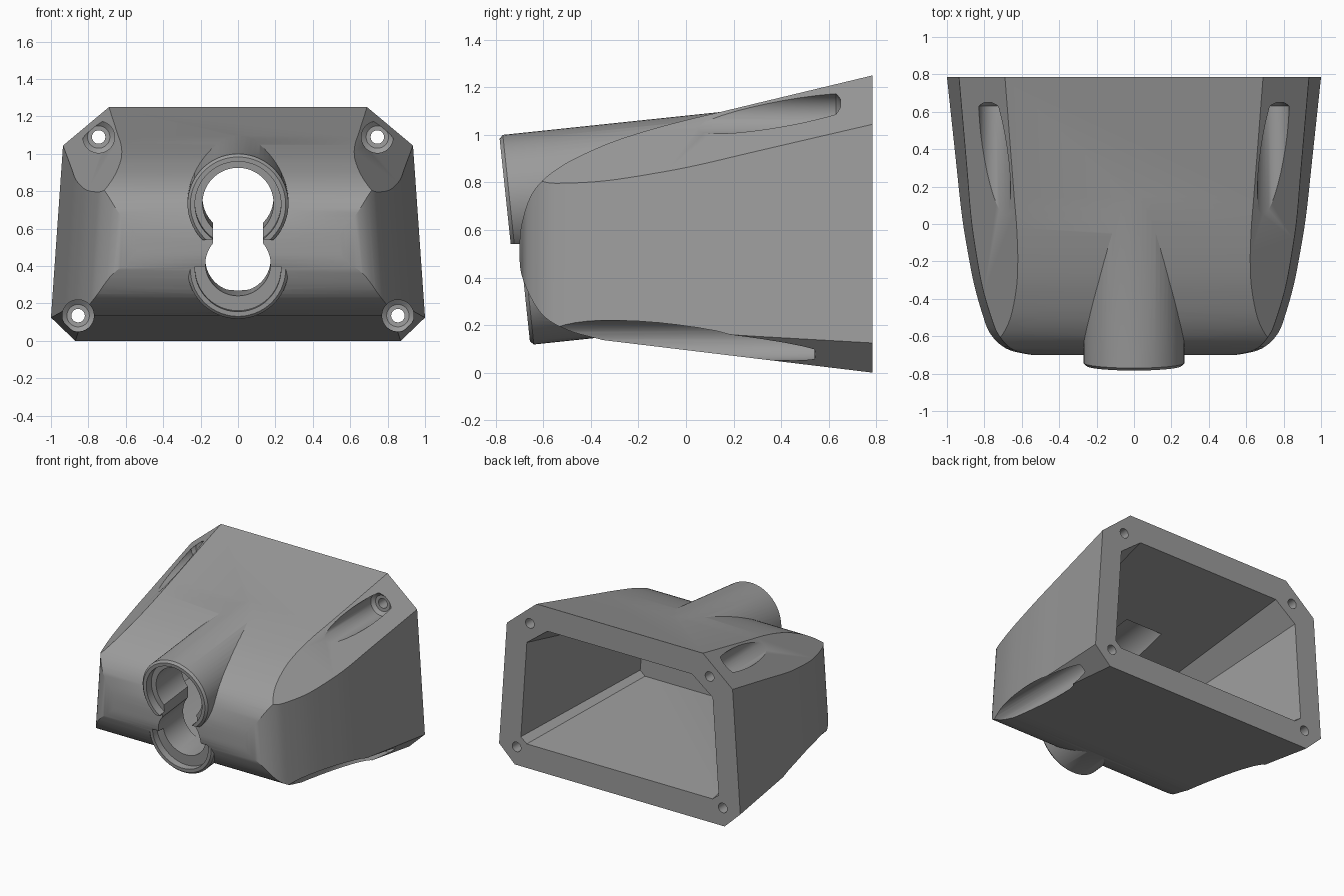
import bpy, bmesh, math
from mathutils import Vector

if "Cube" in bpy.data.objects:
    bpy.data.objects.remove(bpy.data.objects["Cube"])

TILT = math.radians(6)          # tilt of the front tubes
grey = bpy.data.materials.new("grey_plastic")
grey.diffuse_color = (0.33, 0.33, 0.33, 1)
grey.use_nodes = True
grey.node_tree.nodes["Principled BSDF"].inputs["Base Color"].default_value = grey.diffuse_color


def finish(name, bm):
    bmesh.ops.recalc_face_normals(bm, faces=bm.faces)
    me = bpy.data.meshes.new(name)
    bm.to_mesh(me)
    bm.free()
    me.materials.append(grey)
    ob = bpy.data.objects.new(name, me)
    bpy.context.collection.objects.link(ob)
    return ob


def smooth(pts, n=5):
    """Catmull-Rom curve through the points."""
    p = [Vector(q) for q in pts]
    p = [2 * p[0] - p[1]] + p + [2 * p[-1] - p[-2]]
    out = []
    for a, b, c, d in zip(p, p[1:], p[2:], p[3:]):
        for i in range(n):
            t = i / n
            out.append(0.5 * (2 * b + (c - a) * t + (2 * a - 5 * b + 4 * c - d) * t * t
                              + (3 * b - a - 3 * c + d) * t ** 3))
    return out + [p[-2]]


def loft(bm, rings):
    """Closed solid through rings with equal vertex counts."""
    vs = [[bm.verts.new(co) for co in r] for r in rings]
    n = len(vs[0])
    for a, b in zip(vs, vs[1:]):
        for i in range(n):
            j = (i + 1) % n
            bm.faces.new((a[i], a[j], b[j], b[i]))
    bm.faces.new(vs[0])
    bm.faces.new(vs[-1])


def trim(bm, co, no):
    """Remove everything on the normal side of a plane and cap the cut."""
    bmesh.ops.bisect_plane(bm, geom=bm.verts[:] + bm.edges[:] + bm.faces[:], dist=1e-5,
                           plane_co=co, plane_no=no, clear_outer=True)
    bmesh.ops.edgeloop_fill(bm, edges=[e for e in bm.edges if e.is_boundary])


def turned(name, profile, centre, tilt=TILT, cut=None, sides=64):
    """Solid turned around a rearward axis; profile is (distance, radius)."""
    axis = Vector((0, math.cos(tilt), math.sin(tilt)))
    up = Vector((0, -math.sin(tilt), math.cos(tilt)))
    c = Vector(centre)
    rings = []
    for t, r in profile:
        ring = []
        for i in range(sides):
            a = 2 * math.pi * (i + 0.5) / sides
            ring.append(c + axis * t + Vector((r * math.cos(a), 0, 0)) + up * (r * math.sin(a)))
        rings.append(ring)
    bm = bmesh.new()
    loft(bm, rings)
    if cut:
        trim(bm, (0, 0, cut[0]), (0, 0, cut[1]))
    return finish(name, bm)


def combine(target, other, op):
    m = target.modifiers.new("combine", 'BOOLEAN')
    m.operation, m.solver, m.object = op, 'EXACT', other
    bpy.context.view_layer.objects.active = target
    bpy.ops.object.modifier_apply(modifier=m.name)
    bpy.data.objects.remove(other)


# Body: side profile swept across the width
side = [Vector((0.785, 1.25))] + smooth([
    (0.14, 1.095), (-0.02, 1.057), (-0.2, 1.007), (-0.36, 0.95), (-0.53, 0.865),
    (-0.64, 0.765), (-0.69, 0.63), (-0.7, 0.5), (-0.685, 0.39), (-0.61, 0.25),
    (-0.5, 0.18), (-0.35, 0.137)]) + [Vector((0.785, 0.0))]
bm = bmesh.new()
loft(bm, [[(x, p.x, p.y) for p in side] for x in (-1.2, 1.2)])
housing = finish("housing", bm)

# Body: plan outline with side walls leaning inwards
half = [Vector((1.017, 0.9))] + smooth([
    (1.0, 0.785), (0.95, 0.3), (0.925, 0.05), (0.9, -0.12), (0.86, -0.33), (0.81, -0.5),
    (0.77, -0.595), (0.70, -0.665), (0.60, -0.695), (0.5, -0.706)])
rings = []
for z in (-0.2, 1.5):
    lean = 0.07 * (z - 0.125)
    right = [(p.x - lean, p.y, z) for p in half]
    rings.append(right + [(-x, y, h) for x, y, h in reversed(right)])
bm = bmesh.new()
loft(bm, rings)
combine(housing, finish("plan_outline", bm), 'INTERSECT')

# Body: chamfers along the four long corners
bm = bmesh.new()
bm.from_mesh(housing.data)
for s in (1, -1):
    trim(bm, (0.69 * s, 0.785, 1.25), (0.837 * s, -0.305, 1))
    trim(bm, (0.87 * s, 0.785, 0), (0.96 * s, -0.16, -1))
bmesh.ops.recalc_face_normals(bm, faces=bm.faces)
bm.to_mesh(housing.data)
bm.free()

# Front tubes
UP, LOW = (0, -0.757, 0.73), (0, -0.683, 0.385)
combine(housing, turned("upper_tube", [(0, 0.255), (0.015, 0.27), (0.95, 0.27)], UP,
                        cut=(0.54, -1)), 'UNION')
combine(housing, turned("lower_tube", [(0, 0.255), (0.015, 0.27), (0.36, 0.27)], LOW,
                        cut=(0.40, 1)), 'UNION')

# Hollow inside, open at the back
back = [(0.60, 1.07), (0.77, 0.94), (0.82, 0.22), (0.77, 0.18)]
front = [(0.50, 0.83), (0.62, 0.73), (0.66, 0.31), (0.62, 0.275)]


def cavity_ring(pts, y):
    return [(x, y, z) for x, z in pts] + [(-x, y, z) for x, z in reversed(pts)]


bm = bmesh.new()
outer = [(b[0] + (b[0] - f[0]) * 0.1, b[1] + (b[1] - f[1]) * 0.1) for b, f in zip(back, front)]
loft(bm, [cavity_ring(front, -0.4), cavity_ring(outer, 0.785 + 0.1185)])
combine(housing, finish("cavity", bm), 'DIFFERENCE')

# Bores, their stepped mouths and the slot joining them
combine(housing, turned("upper_bore", [(-0.2, 0.19), (0.88, 0.19)], UP), 'DIFFERENCE')
combine(housing, turned("lower_bore", [(-0.2, 0.175), (0.45, 0.175)],
                        (0, -0.683, 0.41)), 'DIFFERENCE')
combine(housing, turned("upper_mouth", [(-0.1, 0.23), (0.06, 0.23)], UP,
                        cut=(0.541, -1)), 'DIFFERENCE')
combine(housing, turned("lower_mouth", [(-0.1, 0.23), (0.05, 0.23)], LOW,
                        cut=(0.399, 1)), 'DIFFERENCE')
bm = bmesh.new()
loft(bm, [[(-0.135, y, 0.42), (0.135, y, 0.42), (0.135, y, 0.66), (-0.135, y, 0.66)]
          for y in (-1.0, -0.2)])
combine(housing, finish("slot", bm), 'DIFFERENCE')

# Screw channels and through holes in the four corners
for x, z, end in ((0.745, 1.09, 0.65), (0.855, 0.135, 0.56)):
    for s in (1, -1):
        channel = [(-1, 0.085), (end - 0.02, 0.085), (end, 0.06), (end + 0.001, 0.036),
                   (1, 0.036)]
        combine(housing, turned("screw_channel", channel, (x * s, 0, z), tilt=0, sides=32),
                'DIFFERENCE')

# Smooth curves, sharp edges
bpy.ops.object.select_all(action='DESELECT')
housing.select_set(True)
bpy.context.view_layer.objects.active = housing
bpy.ops.object.shade_smooth_by_angle(angle=math.radians(25))
